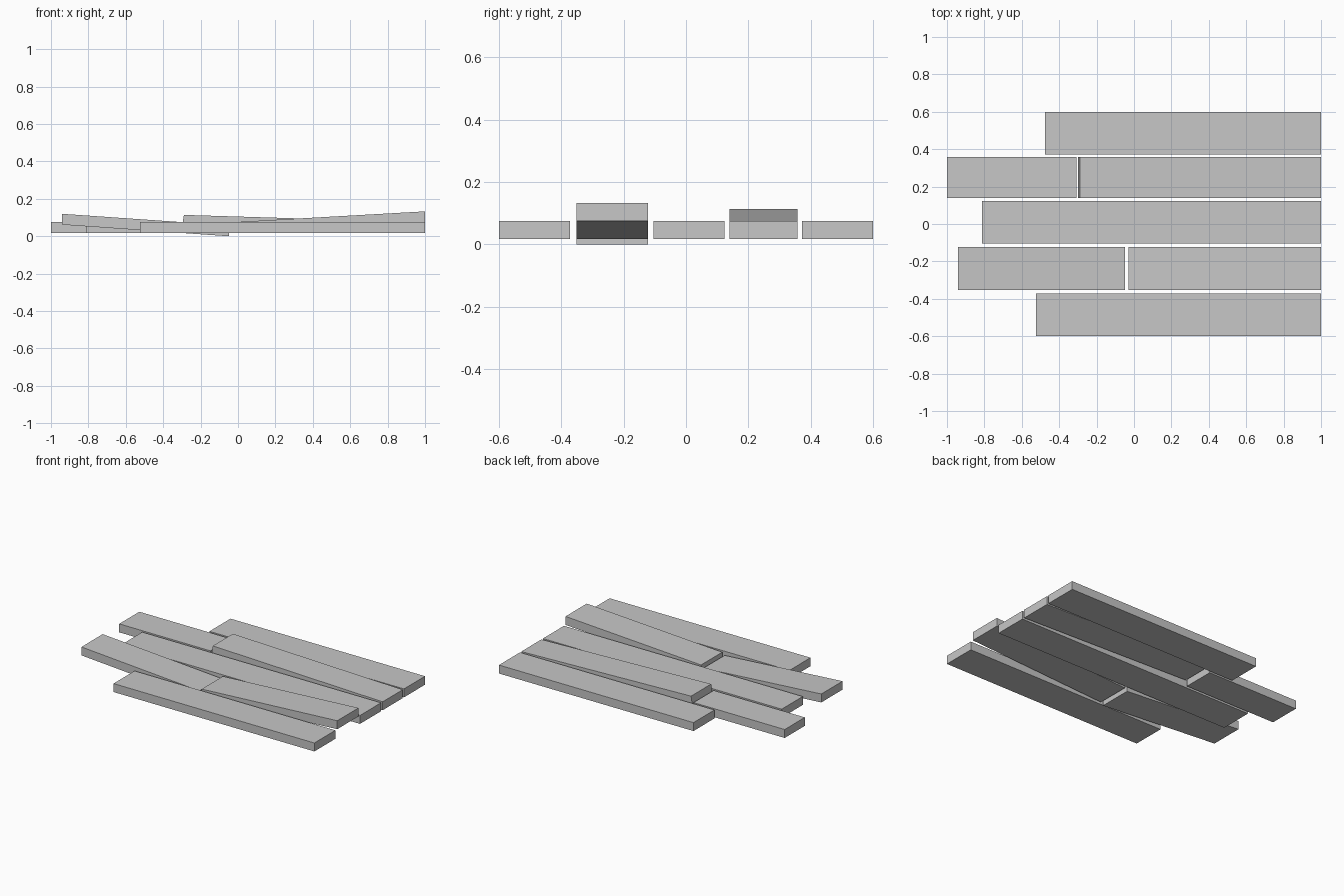
import bpy
import bmesh

cube = bpy.data.objects.get("Cube")
if cube:
    bpy.data.objects.remove(cube, do_unlink=True)

# One plain grey for every board
grey = bpy.data.materials.new("plain_grey")
grey.use_nodes = True
colour = (0.57, 0.57, 0.57, 1)
grey.diffuse_color = colour
grey.node_tree.nodes["Principled BSDF"].inputs["Base Color"].default_value = colour

THICK = 0.058
FLAT = 0.017


def plank(name, x0, x1, y0, y1, z0=FLAT, z1=FLAT, lean=0):
    """Board from x0 to x1; z0 and z1 are the underside heights at its ends."""
    profile = [(x0 - lean, z0), (x1, z1), (x1, z1 + THICK), (x0, z0 + THICK)]
    bm = bmesh.new()
    side = bm.faces.new([bm.verts.new((x, y0, z)) for x, z in profile])
    grown = bmesh.ops.extrude_face_region(bm, geom=[side])["geom"]
    verts = [v for v in grown if isinstance(v, bmesh.types.BMVert)]
    bmesh.ops.translate(bm, verts=verts, vec=(0, y1 - y0, 0))
    bmesh.ops.recalc_face_normals(bm, faces=bm.faces)
    mesh = bpy.data.meshes.new(name)
    bm.to_mesh(mesh)
    bm.free()
    mesh.materials.append(grey)
    obj = bpy.data.objects.new(name, mesh)
    bpy.context.collection.objects.link(obj)


# Flat full-length boards
plank("front_plank", -0.525, 1, -0.6, -0.372)
plank("middle_plank", -0.813, 1, -0.105, 0.123)
plank("back_plank", -0.477, 1, 0.372, 0.6)

# Second row: two loose boards tilted against each other
plank("second_row_right_plank", -0.942, -0.047, -0.352, -0.122, z0=0.062, z1=0)
plank("second_row_left_plank", -0.029, 1, -0.352, -0.122, z1=0.075)

# Fourth row: a short flat board and a lifted one
plank("fourth_row_right_plank", -1, -0.308, 0.14, 0.358)
plank("fourth_row_left_plank", -0.289, 1, 0.14, 0.358, z0=0.056, lean=0.01)
